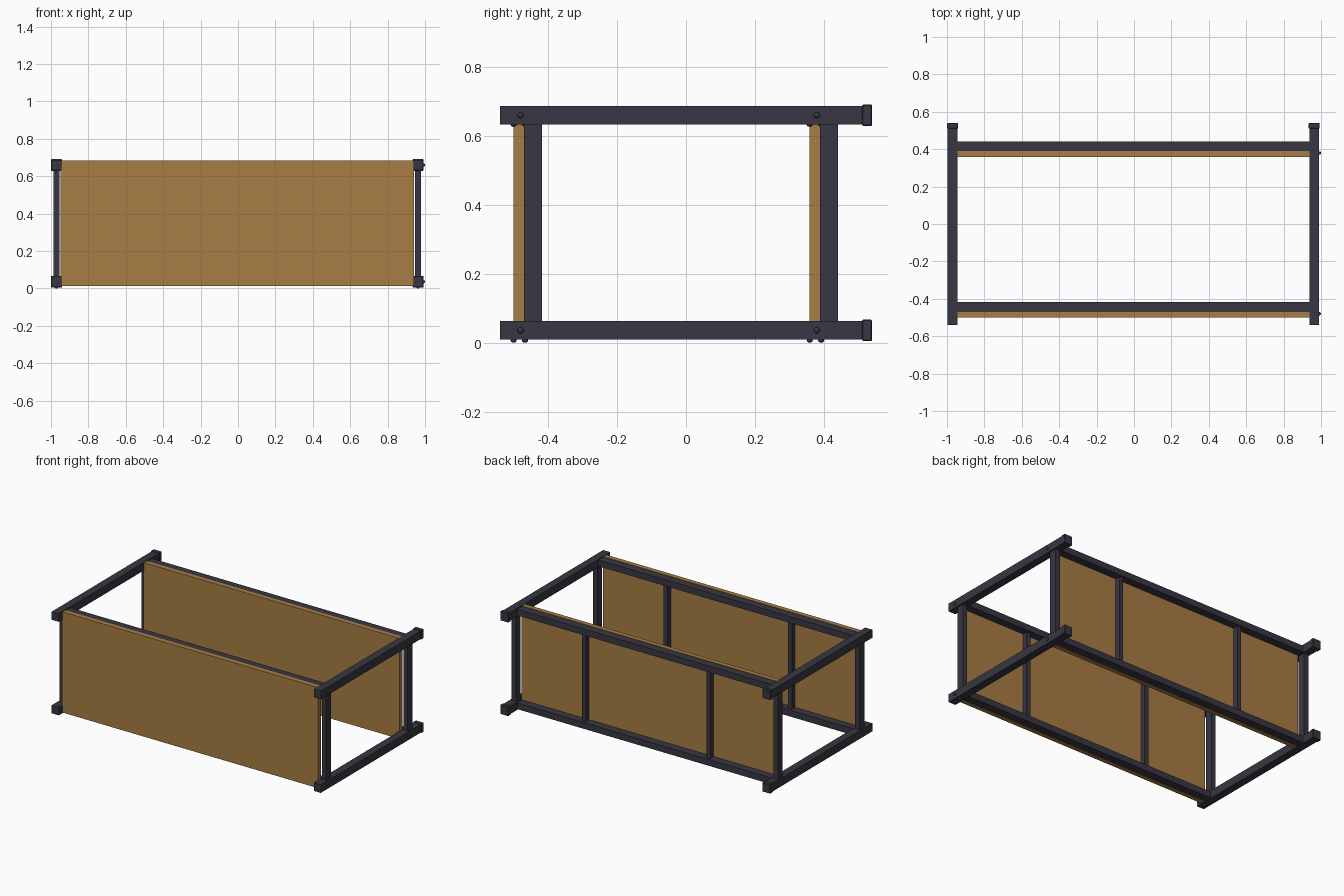
import bpy, bmesh
from mathutils import Matrix

if "Cube" in bpy.data.objects:
    bpy.data.objects.remove(bpy.data.objects["Cube"])


def material(name, col):
    m = bpy.data.materials.new(name)
    m.diffuse_color = (*col, 1)
    m.use_nodes = True
    m.node_tree.nodes["Principled BSDF"].inputs["Base Color"].default_value = m.diffuse_color
    return m


WOOD = material("warm_wood", (0.39, 0.205, 0.058))
STEEL = material("dark_steel", (0.040, 0.037, 0.054))


def finish(name, bm, mat):
    me = bpy.data.meshes.new(name)
    bm.to_mesh(me)
    bm.free()
    me.materials.append(mat)
    ob = bpy.data.objects.new(name, me)
    bpy.context.scene.collection.objects.link(ob)
    return ob


def box(name, x, y, z, mat, bevel=0):
    """Box from (min, max) ranges, optionally with softened edges."""
    bm = bmesh.new()
    bmesh.ops.create_cube(bm, size=1)
    for v in bm.verts:
        for i, (a, b) in enumerate((x, y, z)):
            v.co[i] = a if v.co[i] < 0 else b
    if bevel:
        bmesh.ops.bevel(bm, geom=bm.edges[:], offset=bevel, segments=1, affect='EDGES')
    return finish(name, bm, mat)


def stud(name, centre, scale):
    bm = bmesh.new()
    bmesh.ops.create_uvsphere(bm, u_segments=12, v_segments=6, radius=1,
                              matrix=Matrix.LocRotScale(centre, None, scale))
    for f in bm.faces:
        f.smooth = True
    return finish(name, bm, STEEL)


def around(c, h):
    return (c - h, c + h)


LEG_X = {"left": -0.970, "right": 0.963}
LEG_Z = {"lower": 0.036, "upper": 0.660}
FRAMES = {"front": -0.470, "back": 0.389}   # plane where board meets frame
MID = -0.0035

# four long legs with wider feet at the back end
for sx, x in LEG_X.items():
    for sz, z in LEG_Z.items():
        box(f"{sz}_{sx}_leg", around(x, 0.026), (-0.54, 0.52), around(z, 0.027), STEEL)
        box(f"{sz}_{sx}_foot", around(x, 0.030), (0.511, 0.54), around(z, 0.031), STEEL, 0.003)

# two shelves: wooden board on a steel frame
for side, y in FRAMES.items():
    box(f"{side}_board", (-0.948, 0.941), (y - 0.031, y), (0.013, 0.684), WOOD)
    for sz, z in LEG_Z.items():
        box(f"{side}_{sz}_rail", (-0.945, 0.938), (y, y + 0.052), around(z, 0.021), STEEL)
    for sx, x in LEG_X.items():
        box(f"{side}_{sx}_end_post", around(x, 0.016), (y, y + 0.052), (0.06, 0.636), STEEL)
    for sx, s in (("left", -1), ("right", 1)):
        box(f"{side}_{sx}_brace", around(MID + s * 0.459, 0.014), (y, y + 0.035),
            (0.05, 0.646), STEEL)
    # small flat studs on the legs
    for sx, x in LEG_X.items():
        for i, dy in enumerate((-0.030, 0.003)):
            for sz, z in LEG_Z.items():
                stud(f"{side}_{sz}_{sx}_stud_{i + 1}", (x, y + dy, z - 0.027), (0.009, 0.009, 0.007))
    for sz, z in LEG_Z.items():
        stud(f"{side}_{sz}_side_stud", (0.989, y - 0.010, z), (0.008, 0.009, 0.009))
# bring the lowest studs down to the ground
for ob in bpy.data.objects:
    if "lower" in ob.name and "stud" in ob.name and "side" not in ob.name:
        ob.location.z = -0.002
    elif "side_stud" in ob.name:
        ob.location.x = 0.003
